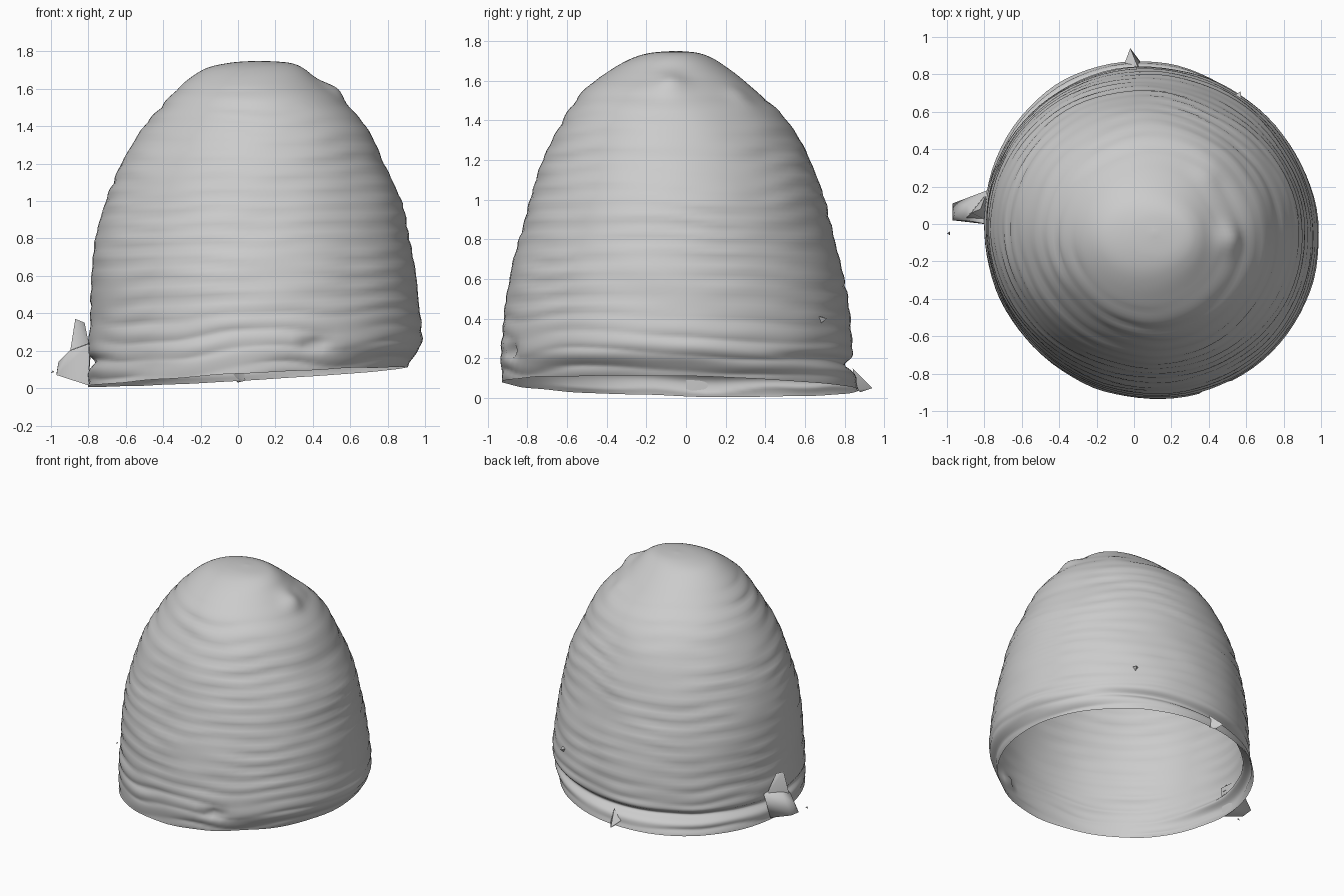
import bpy, bmesh, math
from mathutils import Vector, noise

if "Cube" in bpy.data.objects:
    bpy.data.objects.remove(bpy.data.objects["Cube"])

grey = bpy.data.materials.new("plain grey")
grey.diffuse_color = (0.6, 0.6, 0.6, 1)
grey.use_nodes = True
grey.node_tree.nodes["Principled BSDF"].inputs["Base Color"].default_value = grey.diffuse_color

# Outline of the dome: height, left x, right x, front y, back y
OUTLINE = [
    (0.06, -0.80, 0.905, -0.925, 0.87), (0.12, -0.80, 0.94, -0.93, 0.86),
    (0.19, -0.80, 0.98, -0.935, 0.845), (0.27, -0.80, 0.985, -0.93, 0.84),
    (0.40, -0.79, 0.97, -0.92, 0.83), (0.60, -0.785, 0.95, -0.89, 0.80),
    (0.80, -0.765, 0.915, -0.84, 0.75), (1.00, -0.71, 0.87, -0.785, 0.70),
    (1.20, -0.625, 0.78, -0.72, 0.625), (1.40, -0.50, 0.685, -0.62, 0.51),
    (1.55, -0.37, 0.54, -0.515, 0.35), (1.65, -0.265, 0.42, -0.385, 0.23),
    (1.71, -0.17, 0.35, -0.28, 0.14), (1.74, -0.04, 0.27, -0.18, 0.06),
    (1.75, 0.10, 0.12, -0.06, -0.04)]
SEGMENTS, STEPS = 88, 8


def spline(i, t):
    """Smooth blend of the outline between rows i and i + 1."""
    a, b, c, d = (OUTLINE[min(max(i + k, 0), len(OUTLINE) - 1)] for k in (-1, 0, 1, 2))
    return [0.5 * (2 * q + (r - p) * t + (2 * p - 5 * q + 4 * r - s) * t * t
                   + (3 * q - p - 3 * r + s) * t ** 3) for p, q, r, s in zip(a, b, c, d)]


def finish(name, bm, angle=180):
    mesh = bpy.data.meshes.new(name)
    bm.normal_update()
    bm.to_mesh(mesh)
    bm.free()
    mesh.materials.append(grey)
    obj = bpy.data.objects.new(name, mesh)
    bpy.context.collection.objects.link(obj)
    bpy.ops.object.select_all(action='DESELECT')
    obj.select_set(True)
    bpy.context.view_layer.objects.active = obj
    bpy.ops.object.shade_smooth_by_angle(angle=math.radians(angle))


def dome_point(row, a):
    z, x0, x1, y0, y1 = row
    c, s = math.cos(a), math.sin(a)
    p = Vector(((x0 + x1) / 2 + (x1 - x0) / 2 * c, (y0 + y1) / 2 + (y1 - y0) / 2 * s, z))
    # worn, broken coils and slight unevenness, fading toward the crown
    fade = min(1, (1.76 - z) / 0.3)
    coil = abs(math.sin(math.pi * (z / 0.094 + 0.5 * noise.noise(p * 2.2)))) - 0.65
    worn = max(0.1, 0.6 + 1.1 * noise.noise(Vector((p.x * 2.5, p.y * 2.5, z * 5 + 7))))
    lumps = noise.noise(Vector((p.x * 4, p.y * 4, z * 9)))
    push = fade * (0.012 * coil * worn + 0.005 * lumps)
    # slightly oval along one diagonal
    push -= fade * 0.015 * math.sin(2 * a)
    # pinched crease above the base band, deepest at the back left
    back = max(0, math.cos(a - math.radians(122)))
    push -= 0.05 * back ** 0.8 * math.exp(-((z - 0.185) / 0.03) ** 2)
    # torn dent low on the front
    push -= 0.05 * math.exp(-((p - Vector((0.42, -0.87, 0.21))).length / 0.04) ** 2)
    p += Vector((c, s, 0)) * push
    # small knobs on the right shoulder
    for spot, size in (((0.48, -0.08, 1.56), 0.04), ((0.38, 0.27, 1.5), 0.02)):
        d = (p - Vector(spot)).length
        p += Vector((0.8, 0, 0.6)) * size * math.exp(-(d / 0.08) ** 2)
    # the open rim is tilted, lower on the left and back
    rim = 0.053 * c - 0.02 * s + 0.006 * noise.noise(Vector((c * 3, s * 3, 4)))
    p.z += rim * max(0, 1 - z / 1.2)
    return p


# Open coiled dome
bm = bmesh.new()
rows = [spline(i, k / STEPS) for i in range(len(OUTLINE) - 1) for k in range(STEPS)]
rows.append(list(OUTLINE[-1]))
rings = [[bm.verts.new(dome_point(r, 2 * math.pi * j / SEGMENTS)) for j in range(SEGMENTS)]
         for r in rows]
for lo, hi in zip(rings, rings[1:]):
    for j in range(SEGMENTS):
        k = (j + 1) % SEGMENTS
        bm.faces.new((lo[j], lo[k], hi[k], hi[j]))
bm.faces.new(rings[-1])
finish("coiled_dome", bm)


# Torn lumps and barbs, as small hulls
def hull(name, points, angle=70):
    bm = bmesh.new()
    for p in points:
        bm.verts.new(p)
    bmesh.ops.convex_hull(bm, input=bm.verts)
    finish(name, bm, angle)


hull("left_lump", [(-0.80, 0.0, 0.015), (-0.80, 0.12, 0.02), (-0.97, 0.02, 0.07),
                   (-0.97, 0.11, 0.08), (-0.96, 0.05, 0.14), (-0.90, 0.02, 0.20),
                   (-0.89, 0.1, 0.21), (-0.79, 0.0, 0.24), (-0.785, 0.18, 0.22)])
hull("left_lump_peak", [(-0.87, 0.06, 0.37), (-0.82, 0.08, 0.35), (-0.90, 0.03, 0.18),
                        (-0.79, 0.02, 0.2), (-0.79, 0.16, 0.2)])
hull("left_crumb", [(-1.0, -0.05, 0.08), (-0.985, -0.06, 0.09),
                    (-0.985, -0.04, 0.085), (-0.99, -0.05, 0.095)])
hull("back_barb", [(-0.02, 0.94, 0.05), (0.04, 0.86, 0.04), (-0.05, 0.86, 0.08),
                   (0.02, 0.84, 0.15), (0.0, 0.88, 0.03)])
hull("back_right_barb", [(0.57, 0.71, 0.4), (0.5, 0.66, 0.42), (0.58, 0.61, 0.43),
                         (0.54, 0.63, 0.34)])
